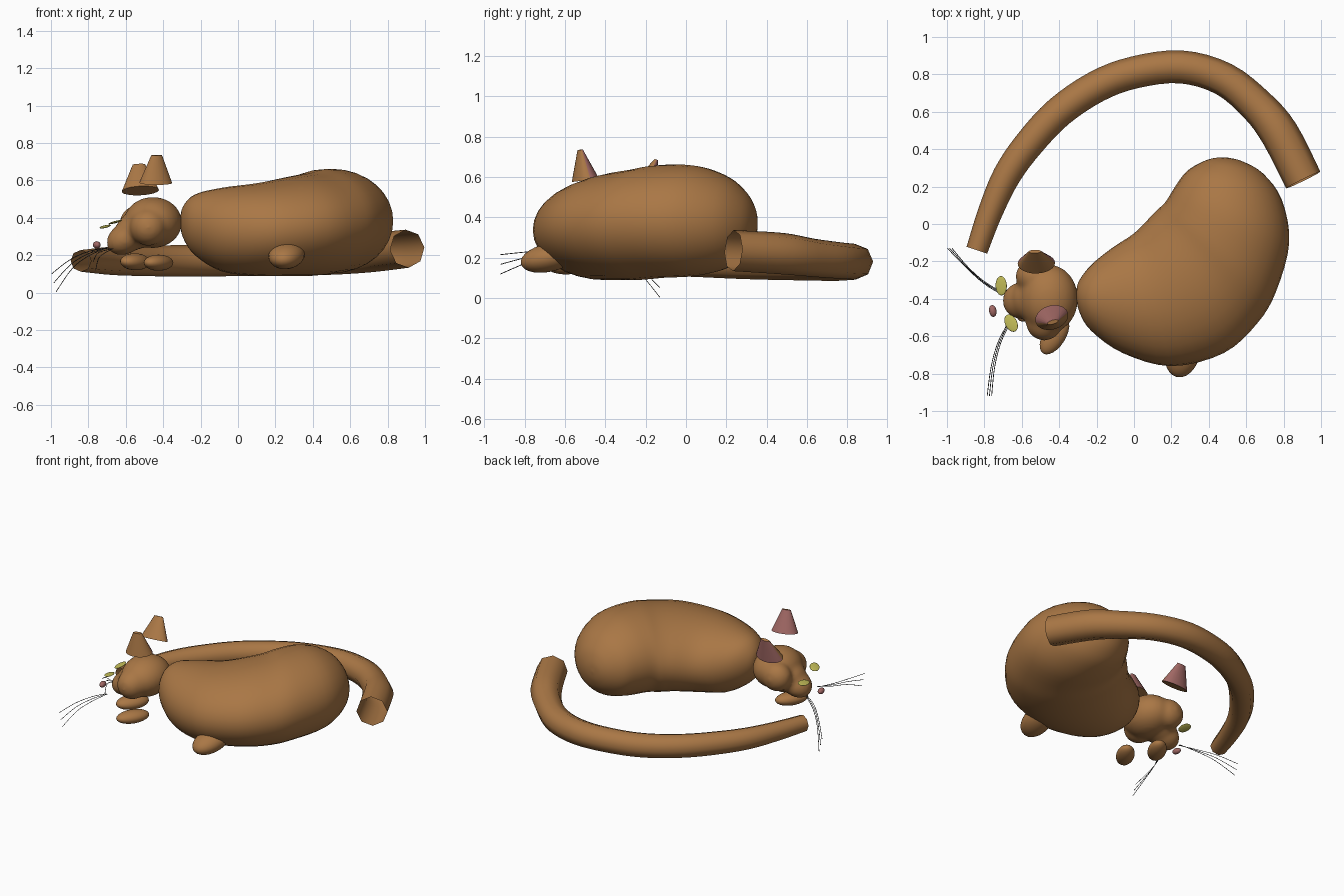
import bpy, bmesh, math
from mathutils import Vector, Matrix, Euler

old = bpy.data.objects.get("Cube")
if old:
    bpy.data.objects.remove(old, do_unlink=True)


def material(name, r, g, b):
    m = bpy.data.materials.new(name)
    m.use_nodes = True
    m.diffuse_color = (r, g, b, 1)
    m.node_tree.nodes["Principled BSDF"].inputs["Base Color"].default_value = (r, g, b, 1)
    return m


brown = material("brown fur", .40, .185, .06)
pink = material("dusky pink", .36, .14, .13)
yellow = material("yellow eye", .55, .51, .10)
dark = material("dark whisker", .06, .06, .06)


def finish(bm, name, *mats):
    bmesh.ops.recalc_face_normals(bm, faces=bm.faces)
    mesh = bpy.data.meshes.new(name)
    bm.to_mesh(mesh)
    bm.free()
    obj = bpy.data.objects.new(name, mesh)
    bpy.context.collection.objects.link(obj)
    for m in mats:
        mesh.materials.append(m)
    for p in mesh.polygons:
        p.use_smooth = True
    return obj


def add_ellipsoid(bm, centre, radii, turn=(0, 0, 0)):
    rotation = Euler([math.radians(a) for a in turn]).to_matrix()
    matrix = Matrix.LocRotScale(Vector(centre), rotation, Vector(radii))
    bmesh.ops.create_uvsphere(bm, u_segments=24, v_segments=14, radius=1, matrix=matrix)


def ellipsoid(name, mat, centre, radii, turn=(0, 0, 0)):
    bm = bmesh.new()
    add_ellipsoid(bm, centre, radii, turn)
    return finish(bm, name, mat)


def convert(obj):
    bpy.ops.object.select_all(action='DESELECT')
    obj.select_set(True)
    bpy.context.view_layer.objects.active = obj
    bpy.ops.object.convert(target='MESH')
    for p in bpy.context.object.data.polygons:
        p.use_smooth = True


def smooth_rows(rows, steps):
    """Catmull-Rom interpolation between rows of numbers."""
    rows = [Vector(r) for r in rows]
    padded = [rows[0]] + rows + [rows[-1]]
    result = []
    for a, b, c, d in zip(padded, padded[1:], padded[2:], padded[3:]):
        for s in range(steps):
            t = s / steps
            result.append(b + t / 2 * (c - a + t * (2*a - 5*b + 4*c - d + t * (3*b - a - 3*c + d))))
    return result + [rows[-1]]


def tube(name, mat, rows, sides_level):
    """Open tube through rows of x, y, z and radius."""
    rows = smooth_rows(rows, 4)
    curve = bpy.data.curves.new(name, 'CURVE')
    curve.dimensions = '3D'
    curve.bevel_depth = 1
    curve.bevel_resolution = sides_level
    spline = curve.splines.new('POLY')
    spline.points.add(len(rows) - 1)
    for point, row in zip(spline.points, rows):
        point.co = (*row[:3], 1)
        point.radius = row[3]
    curve.materials.append(mat)
    obj = bpy.data.objects.new(name, curve)
    bpy.context.collection.objects.link(obj)
    convert(obj)


# Bean-shaped body: outer edge x y, inner edge x y, low z, high z
sections = [
    (-.31, -.39, -.31, -.38, .375, .385),
    (-.292, -.47, -.297, -.31, .295, .46),
    (-.23, -.57, -.23, -.22, .20, .525),
    (-.06, -.69, -.12, -.13, .115, .56),
    (.20, -.76, .00, -.05, .09, .585),
    (.48, -.69, .09, .04, .09, .62),
    (.66, -.53, .13, .08, .09, .64),
    (.76, -.36, .17, .12, .10, .66),
    (.83, -.10, .22, .20, .11, .655),
    (.79, .13, .28, .28, .15, .60),
    (.69, .27, .36, .33, .22, .52),
    (.58, .335, .43, .353, .30, .44),
    (.50, .355, .49, .355, .365, .375),
]
bm = bmesh.new()
rings, around = [], 32
for ox, oy, ix, iy, low, high in smooth_rows(sections, 4):
    ring = []
    for k in range(around):
        a = math.tau * k / around
        u = (1 + math.cos(a)) / 2
        z = (low + high) / 2 + (high - low) / 2 * math.sin(a)
        ring.append(bm.verts.new((ix + (ox - ix) * u, iy + (oy - iy) * u, z)))
    rings.append(ring)
for near, far in zip(rings, rings[1:]):
    for k in range(around):
        n = (k + 1) % around
        bm.faces.new((near[k], near[n], far[n], far[k]))
bm.faces.new(rings[0])
bm.faces.new(rings[-1])
finish(bm, "body", brown)

# Hind paw and front paws
ellipsoid("hind_paw", brown, (.26, -.68, .20), (.095, .145, .07), (12, 0, -12))
ellipsoid("front_paw_right", brown, (-.55, -.42, .165), (.062, .115, .045), (0, 5, -32))
ellipsoid("front_paw_left", brown, (-.425, -.595, .16), (.06, .115, .043), (0, 0, -32))

# Head with cheeks and muzzle blended together
bm = bmesh.new()
add_ellipsoid(bm, (-.455, -.40, .375), (.157, .185, .137))
add_ellipsoid(bm, (-.53, -.28, .37), (.105, .09, .10))
add_ellipsoid(bm, (-.48, -.52, .35), (.10, .105, .10))
add_ellipsoid(bm, (-.60, -.41, .29), (.11, .10, .082), (0, -30, 0))
add_ellipsoid(bm, (-.55, -.40, .33), (.11, .12, .10), (0, -30, 0))
head = finish(bm, "head", brown)
remesh = head.modifiers.new("blend", 'REMESH')
remesh.mode = 'VOXEL'
remesh.voxel_size = .012
soften = head.modifiers.new("soften", 'SMOOTH')
soften.factor = .5
soften.iterations = 16
convert(head)


# Ears: flattened cut-off cones, pink on the rear side
def ear(name, base, tip, wide, deep, turn):
    base, tip = Vector(base), Vector(tip)
    axis = (tip - base).normalized()
    side = Vector((math.cos(turn), math.sin(turn), 0))
    side = (side - axis * side.dot(axis)).normalized()
    back = axis.cross(side)
    bm = bmesh.new()
    count = 24
    loops = []
    for centre, w, d in ((base, wide, deep), (tip, wide / 3, deep / 6)):
        loops.append([bm.verts.new(centre + side * w * math.cos(math.tau * k / count)
                                   + back * d * math.sin(math.tau * k / count))
                      for k in range(count)])
    for k in range(count):
        n = (k + 1) % count
        face = bm.faces.new((loops[0][k], loops[0][n], loops[1][n], loops[1][k]))
        face.material_index = 1 if k < count // 2 else 0
    for loop in loops:
        bm.faces.new(loop)
    obj = finish(bm, name, brown, pink)
    bpy.ops.object.select_all(action='DESELECT')
    obj.select_set(True)
    bpy.context.view_layer.objects.active = obj
    bpy.ops.object.shade_smooth_by_angle()


ear("ear_left", (-.44, -.50, .587), (-.435, -.525, .735), .09, .065, .3)
ear("ear_right", (-.522, -.21, .545), (-.53, -.147, .685), .10, .06, 0)

# Eyes and nose
ellipsoid("eye_right", yellow, (-.71, -.33, .353), (.031, .052, .006), (5, -13, 0))
ellipsoid("eye_left", yellow, (-.657, -.53, .377), (.033, .05, .006), (-8, -13, 30))
ellipsoid("nose", pink, (-.755, -.465, .255), (.02, .032, .02), (0, 0, 10))

# Whiskers, three on each side
for i in range(3):
    drop = i * .048
    right = [(-.70, -.38 + drop / 8, .24, .002), (-.80, -.32 + drop / 8, .22 - drop / 4, .002),
             (-.90 + drop / 8, -.23, .175 - drop / 2, .002), (-.997 + drop / 4, -.13, .10 - drop, .002)]
    left = [(-.68 + drop / 8, -.54, .235, .002), (-.73 + drop / 6, -.64, .235 - drop / 4, .002),
            (-.765 + drop / 5, -.77, .23 - drop / 2, .002), (-.785 + drop / 4, -.92, .215 - drop, .002)]
    for side, path in (("right", right), ("left", left)):
        tube("whisker_%s_%d" % (side, i + 1), dark, path, 0)

# Tail: an open eight-sided tube, x y z and radius along its path
tail = [
    (-.84, -.14, .17, .058), (-.77, .06, .17, .066), (-.68, .26, .17, .075),
    (-.56, .43, .17, .08), (-.40, .60, .17, .083), (-.20, .735, .17, .085),
    (0, .81, .175, .086), (.25, .84, .18, .088), (.48, .775, .185, .09),
    (.66, .63, .20, .095), (.78, .48, .22, .103), (.905, .235, .235, .102),
]
tube("tail", brown, tail, 2)
